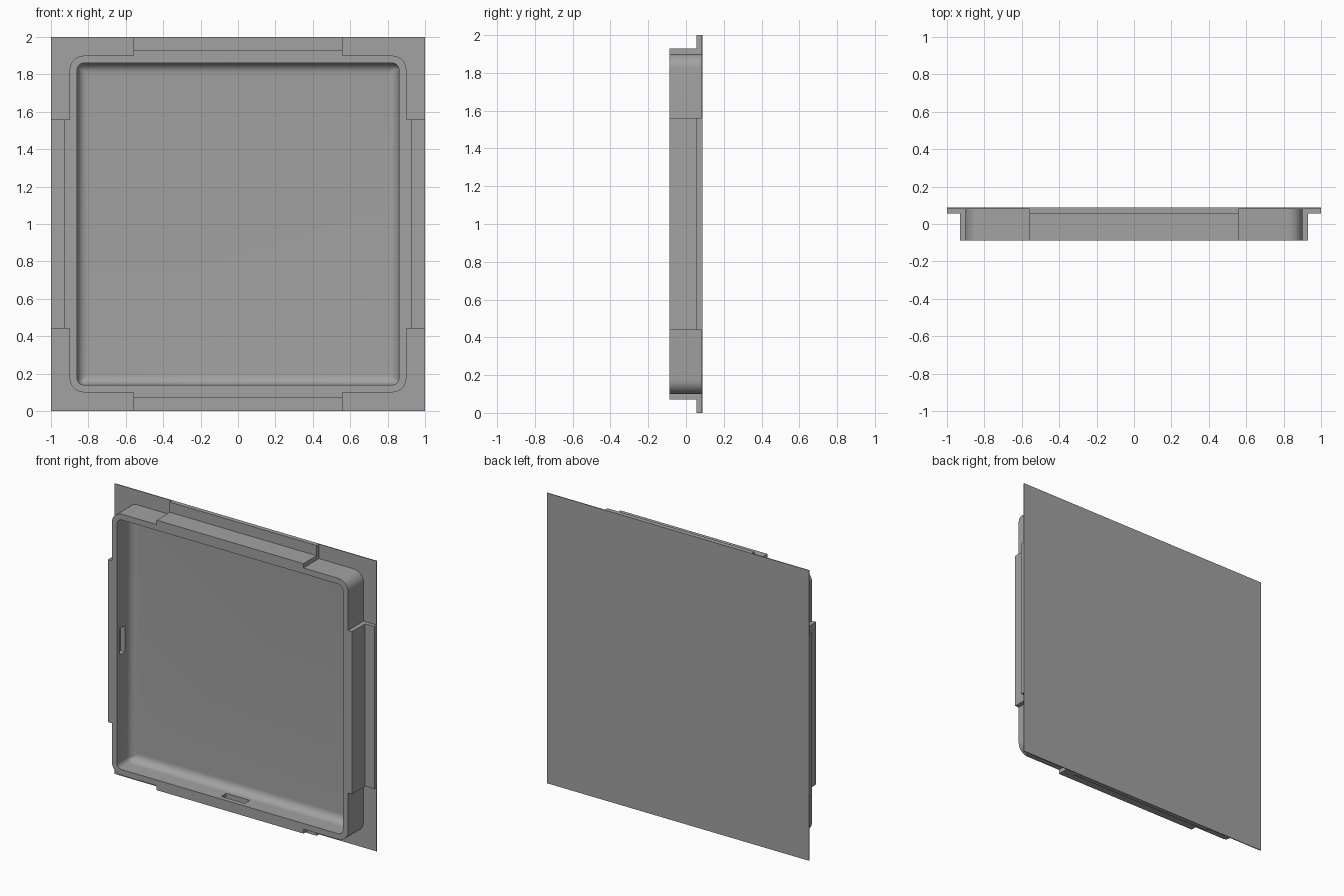
import bpy, bmesh, math
from mathutils import Matrix

if "Cube" in bpy.data.objects:
    bpy.data.objects.remove(bpy.data.objects["Cube"])

BACK, FRONT = 0.0875, -0.0875
SKIN = BACK - 0.006           # front of the thin back sheet
FLANGE = 0.056                # front of the thick edge flanges
FLOOR = 0.07                  # tray floor

grey = bpy.data.materials.new("mid_grey")
grey.diffuse_color = (0.36, 0.36, 0.36, 1)
grey.use_nodes = True
grey.node_tree.nodes["Principled BSDF"].inputs["Base Color"].default_value = grey.diffuse_color


def finish(name, bm):
    bmesh.ops.recalc_face_normals(bm, faces=bm.faces)
    me = bpy.data.meshes.new(name)
    bm.to_mesh(me)
    bm.free()
    me.materials.append(grey)
    ob = bpy.data.objects.new(name, me)
    bpy.context.collection.objects.link(ob)
    return ob


def select(ob):
    bpy.ops.object.select_all(action='DESELECT')
    ob.select_set(True)
    bpy.context.view_layer.objects.active = ob


def rounded_square(half, radius, seg=8):
    c = half - radius
    pts = []
    for k in range(4):
        mid = math.pi / 4 + k * math.pi / 2
        cx, cz = math.copysign(c, math.cos(mid)), math.copysign(c, math.sin(mid))
        for i in range(seg + 1):
            a = (k + i / seg) * math.pi / 2
            pts.append((cx + radius * math.cos(a), cz + radius * math.sin(a)))
    return pts


def prism(name, profile, lo, hi, turn=0):
    """Extrude a (y, z) profile along x, then turn it around the panel centre."""
    bm = bmesh.new()
    ends = [[bm.verts.new((x, y, z)) for y, z in profile] for x in (lo, hi)]
    n = len(profile)
    for e in ends:
        bm.faces.new(e)
    for i in range(n):
        j = (i + 1) % n
        bm.faces.new((ends[0][i], ends[0][j], ends[1][j], ends[1][i]))
    rot = Matrix.Rotation(turn * math.pi / 2, 4, 'Y')
    bm.transform(Matrix.Translation((0, 0, 1)) @ rot)
    return finish(name, bm)


# Thin square back sheet
prism("back_sheet", [(SKIN, -1), (BACK, -1), (BACK, 1), (SKIN, 1)], -1, 1)

# Tray: outer wall, rim, inner wall and coved floor as nested loops
rings = [(SKIN, 0.90, 0.075), (FRONT, 0.90, 0.075), (FRONT, 0.86, 0.035)]
cove = 0.055
for i in range(9):
    a = i / 8 * math.pi / 2
    inset = cove * (1 - math.cos(a))
    rings.append((FLOOR - cove + cove * math.sin(a), 0.86 - inset, max(0.035 - inset, 0.006)))
bm = bmesh.new()
loops = [[bm.verts.new((x, y, z + 1)) for x, z in rounded_square(h, r)] for y, h, r in rings]
for a, b in zip(loops, loops[1:]):
    for i in range(len(a)):
        j = (i + 1) % len(a)
        bm.faces.new((a[i], a[j], b[j], b[i]))
bm.faces.new(loops[0])
bm.faces.new(loops[-1])
tray = finish("tray", bm)

# Flanged tab and inner-wall slot on each side
tab = [(SKIN, 0.90), (FRONT, 0.90), (FRONT, 0.93), (FLANGE, 0.93), (FLANGE, 1.0), (SKIN, 1.0)]
slot = [(-0.055, 0.84), (0.0, 0.84), (0.0, 0.895), (-0.055, 0.895)]
for turn, side in enumerate(("top", "right", "bottom", "left")):
    prism(side + "_tab", tab, -0.56, 0.56, turn)
    cutter = prism(side + "_slot_cutter", slot, -0.09, 0.09, turn)
    cutter.hide_render = True
    select(tray)
    cut = tray.modifiers.new("slot", 'BOOLEAN')
    cut.operation, cut.solver, cut.object = 'DIFFERENCE', 'EXACT', cutter
    bpy.ops.object.modifier_apply(modifier=cut.name)
    bpy.data.objects.remove(cutter)

select(tray)
bpy.ops.object.shade_smooth_by_angle(angle=math.radians(30))
